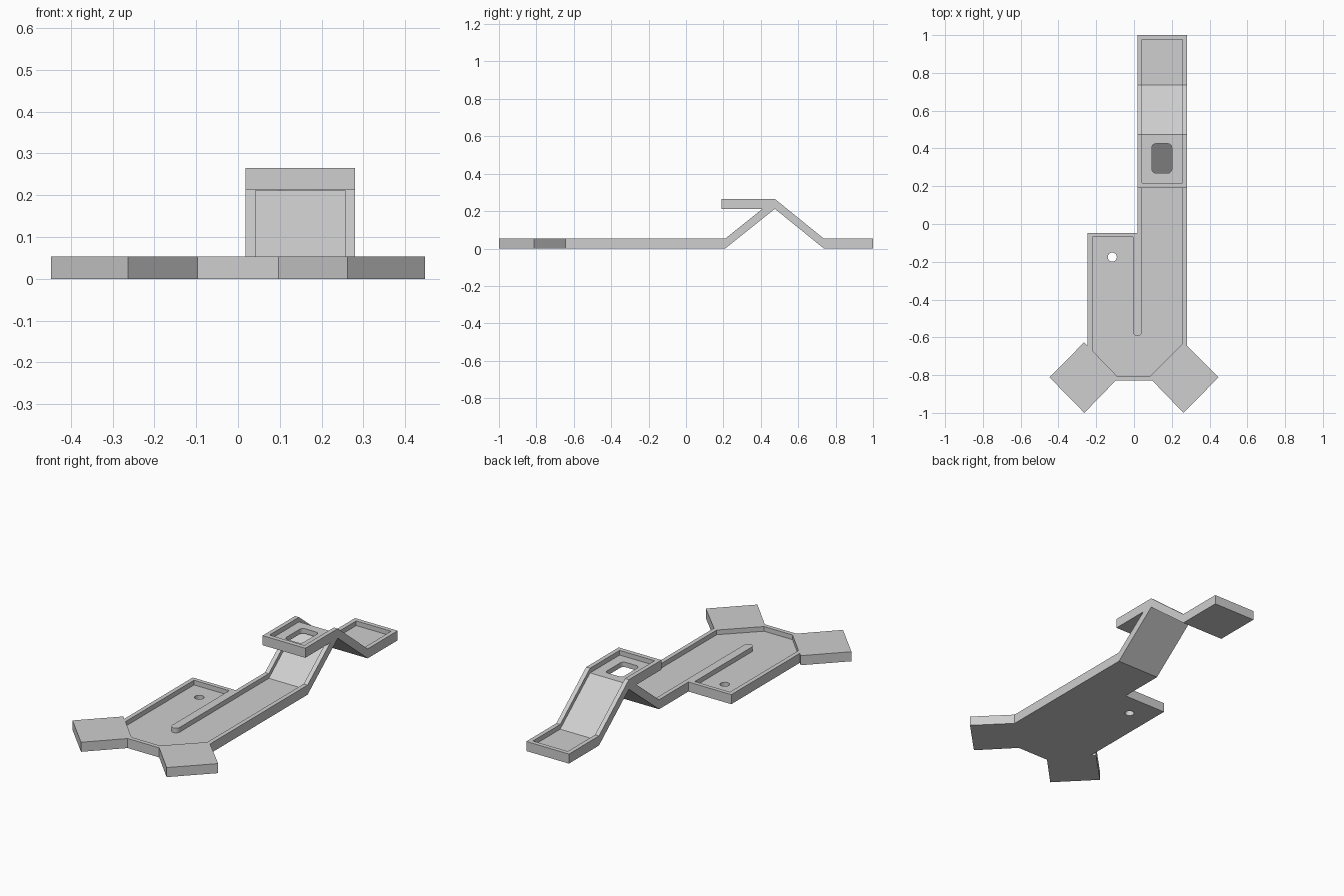
import bpy, bmesh, math

if "Cube" in bpy.data.objects:
    bpy.data.objects.remove(bpy.data.objects["Cube"])

grey = bpy.data.materials.new("light_grey")
grey.diffuse_color = (0.62, 0.62, 0.62, 1)
grey.use_nodes = True
grey.node_tree.nodes["Principled BSDF"].inputs["Base Color"].default_value = grey.diffuse_color


def prism(name, pts, lo, hi, axis="z"):
    """Extrude an outline: (x, y) along z, or (y, z) along x."""
    def place(p, h):
        return (p[0], p[1], h) if axis == "z" else (h, p[0], p[1])
    bm = bmesh.new()
    a = [bm.verts.new(place(p, lo)) for p in pts]
    b = [bm.verts.new(place(p, hi)) for p in pts]
    n = len(pts)
    bm.faces.new(a[::-1])
    bm.faces.new(b)
    for i in range(n):
        bm.faces.new((a[i], a[(i + 1) % n], b[(i + 1) % n], b[i]))
    bmesh.ops.recalc_face_normals(bm, faces=bm.faces)
    me = bpy.data.meshes.new(name)
    bm.to_mesh(me)
    bm.free()
    ob = bpy.data.objects.new(name, me)
    bpy.context.collection.objects.link(ob)
    me.materials.append(grey)
    return ob


def arc(cx, cy, r, a0, a1, n):
    return [(cx + r * math.cos(math.radians(a0 + (a1 - a0) * i / n)),
             cy + r * math.sin(math.radians(a0 + (a1 - a0) * i / n))) for i in range(n + 1)]


def cut(ob, cutters):
    """Subtract the cutters, then delete them."""
    bpy.context.view_layer.objects.active = ob
    for c in cutters:
        c.hide_render = True
        m = ob.modifiers.new("cut", "BOOLEAN")
        m.operation, m.solver, m.object = "DIFFERENCE", "EXACT", c
        bpy.ops.object.modifier_apply(modifier=m.name)
        bpy.data.objects.remove(c)


T, F = 0.053, 0.027      # plate thickness, pocket floor height
X0, X1 = 0.018, 0.28     # arm width
P0, P1 = 0.042, 0.256    # pocket width on the arm

# Base plate with two diagonal tabs
base = prism("base_plate", [
    (-0.245, -0.047), (-0.245, -0.647), (-0.265, -0.627), (-0.447, -0.812),
    (-0.263, -1.0), (-0.097, -0.829), (0.097, -0.829), (0.262, -1.0),
    (0.447, -0.812), (X1, -0.645), (X1, 0.21), (X0, 0.21), (X0, -0.047)], 0, T)
# Pocket leaves a rim and a round-ended rib; small hole at the side
pocket = prism("pocket_cutter", [
    (-0.221, -0.07), (-0.221, -0.67), (-0.09, -0.805), (0.085, -0.805),
    (P1, -0.634), (P1, 0.25), (P0, 0.25)]
    + arc(0.0185, -0.57, 0.0235, 0, -180, 10) + [(-0.005, -0.07)], F, 0.1)
hole = prism("hole_cutter", arc(-0.115, -0.175, 0.024, 0, 345, 23), -0.1, 0.1)
cut(base, [pocket, hole])

# Arm: ramp up, overhanging platform, ramp down, end pad
arm = prism("folded_arm", [
    (0.21, 0), (0.475, 0.212), (0.737, 0), (1.0, 0), (1.0, T), (0.737, T),
    (0.475, 0.265), (0.19, 0.265), (0.19, 0.212), (0.409, 0.212), (0.21, T)], X0, X1, "x")
upper = prism("upper_pocket_cutter", [
    (0.216, 0.3), (0.216, 0.239), (0.475, 0.239), (0.737, F), (0.976, F),
    (0.976, 0.1), (0.737, 0.1), (0.475, 0.32)], P0, P1, "x")
lower = prism("ramp_pocket_cutter", [
    (0.17, F), (0.21, F), (0.441, 0.2117), (0.17, 0.2117)], P0, P1, "x")
# Rounded window in the platform
slot_pts = []
for cx, cy, a in ((0.18, 0.405, 0), (0.115, 0.405, 90), (0.115, 0.29, 180), (0.18, 0.29, 270)):
    slot_pts += arc(cx, cy, 0.02, a, a + 90, 5)
slot = prism("window_cutter", slot_pts, 0.205, 0.33)
cut(arm, [upper, lower, slot])
